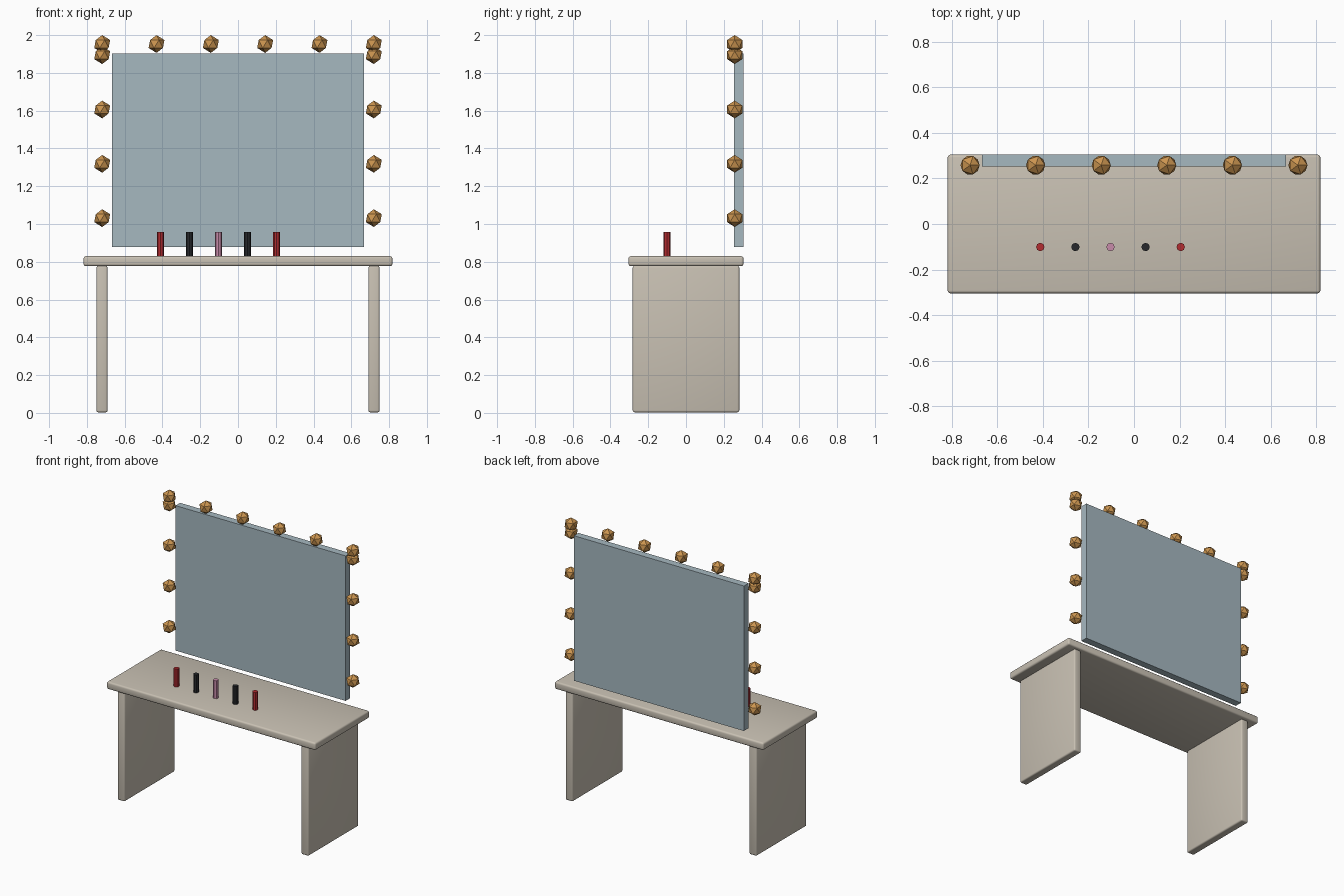
import bpy, math

if "Cube" in bpy.data.objects:
    bpy.data.objects.remove(bpy.data.objects["Cube"])


def mat(name, rgb):
    m = bpy.data.materials.new(name)
    m.diffuse_color = (*rgb, 1)
    m.use_nodes = True
    m.node_tree.nodes["Principled BSDF"].inputs["Base Color"].default_value = m.diffuse_color
    return m


BEIGE = mat("beige", (0.58, 0.53, 0.45))
GLASS = mat("blue_grey_glass", (0.38, 0.48, 0.53))
AMBER = mat("amber", (0.60, 0.30, 0.08))
RED = mat("red", (0.45, 0.025, 0.03))
BLACK = mat("black", (0.02, 0.022, 0.025))
PINK = mat("pink", (0.57, 0.26, 0.40))


def finish(name, material):
    ob = bpy.context.object
    ob.name = name
    ob.data.materials.append(material)
    return ob


def box(name, lo, hi, material, bevel=0):
    """Box between two corners, optionally with rounded edges."""
    bpy.ops.mesh.primitive_cube_add(
        size=1, location=[(a + b) / 2 for a, b in zip(lo, hi)])
    ob = finish(name, material)
    ob.scale = [b - a for a, b in zip(lo, hi)]
    bpy.ops.object.transform_apply(location=False, rotation=False, scale=True)
    if bevel:
        mod = ob.modifiers.new("rounded_edges", 'BEVEL')
        mod.width = bevel
        mod.segments = 3
        bpy.ops.object.modifier_apply(modifier=mod.name)
        bpy.ops.object.shade_smooth_by_angle(angle=math.radians(35))


def bulb(name, x, z):
    bpy.ops.mesh.primitive_ico_sphere_add(
        subdivisions=1, radius=0.047, location=(x, 0.258, z))
    finish(name, AMBER)


# Table: top slab and two side panels
box("table_top", (-0.8175, -0.304, 0.777), (0.8175, 0.304, 0.83), BEIGE, 0.012)
for side, x in (("left", -0.72), ("right", 0.72)):
    box(f"{side}_leg_panel", (x - 0.029, -0.282, 0.003),
        (x + 0.029, 0.282, 0.779), BEIGE, 0.01)

# Mirror panel floating above the back edge
box("mirror", (-0.666, 0.253, 0.877), (0.666, 0.304, 1.903), GLASS)

# Bulbs along the top and down both sides
for i in range(6):
    bulb(f"top_bulb_{i + 1}", -0.719 + i * 0.2876, 1.953)
for i in range(4):
    for side, x in (("left", -0.719), ("right", 0.719)):
        bulb(f"{side}_bulb_{i + 1}", x, 1.031 + i * 0.2876)

# Row of small cosmetic tubes
for i, material in enumerate((RED, BLACK, PINK, BLACK, RED)):
    bpy.ops.mesh.primitive_cylinder_add(
        vertices=8, radius=0.0185, depth=0.127,
        location=(-0.411 + i * 0.154, -0.101, 0.8935))
    finish(f"cosmetic_tube_{i + 1}", material)
